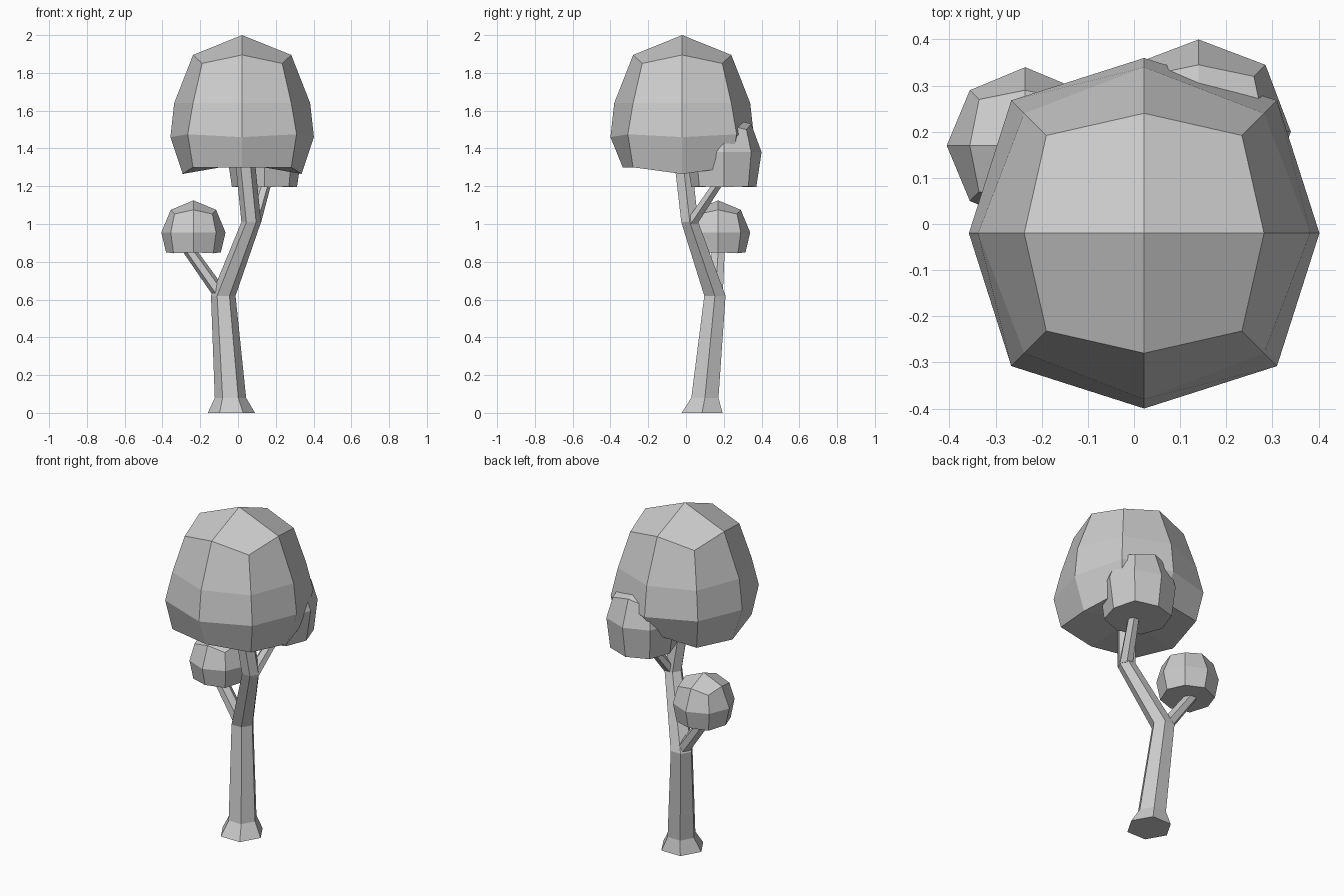
import bpy
import math

cube = bpy.data.objects.get("Cube")
if cube:
    bpy.data.objects.remove(cube, do_unlink=True)

grey = bpy.data.materials.new("plain_grey")
grey.use_nodes = True
COLOUR = (0.6, 0.6, 0.6, 1)
grey.diffuse_color = COLOUR
grey.node_tree.nodes["Principled BSDF"].inputs["Base Color"].default_value = COLOUR


def make(name, verts, faces):
    mesh = bpy.data.meshes.new(name)
    mesh.from_pydata(verts, [], faces)
    mesh.materials.append(grey)
    ob = bpy.data.objects.new(name, mesh)
    bpy.context.collection.objects.link(ob)
    return ob


def limb(name, rings):
    """Six-sided tapering tube through (x, y, z, radius) rings."""
    verts = [(x + r * math.cos(k * math.pi / 3), y + r * math.sin(k * math.pi / 3), z)
             for x, y, z, r in rings for k in range(6)]
    faces = [(i * 6 + k, i * 6 + (k + 1) % 6, i * 6 + 6 + (k + 1) % 6, i * 6 + 6 + k)
             for i in range(len(rings) - 1) for k in range(6)]
    last = len(verts) - 6
    faces += [tuple(range(5, -1, -1)), tuple(range(last, last + 6))]
    return make(name, verts, faces)


def foliage(name, cx, cy, top, bottom, rings):
    """Rounded box: rings of (side radius, side z, corner offset, corner z)."""
    verts = [(cx, cy, top)]
    for side, side_z, corner, corner_z in rings:
        for k in range(8):
            a = k * math.pi / 4
            r, z = (corner * math.sqrt(2), corner_z) if k % 2 else (side, side_z)
            verts.append((cx + r * math.cos(a), cy + r * math.sin(a), z))
    verts.append((cx, cy, bottom))
    end, low = len(verts) - 1, len(verts) - 9
    faces = []
    # Four quads close each end
    for k in range(0, 8, 2):
        faces.append((0, 1 + (k - 1) % 8, 1 + k, 1 + (k + 1) % 8)[::1])
    faces = [(0, 1 + k, 2 + k, 1 + (k + 2) % 8) for k in range(0, 8, 2)]
    faces += [(end, low + (k + 2) % 8, low + k + 1, low + k) for k in range(0, 8, 2)]
    for i in range(len(rings) - 1):
        for k in range(8):
            a, b = 1 + i * 8 + k, 1 + i * 8 + (k + 1) % 8
            faces.append((a, a + 8, b + 8, b))
    return make(name, verts, faces)


# Trunk and its two branches
limb("trunk", [(-0.035, 0.085, 0, 0.125), (-0.04, 0.1, 0.08, 0.083),
               (-0.078, 0.153, 0.62, 0.065), (0.07, 0.02, 1.01, 0.052),
               (0.035, -0.02, 1.36, 0.052)])
limb("lower_branch", [(-0.08, 0.155, 0.61, 0.045), (-0.25, 0.17, 0.85, 0.04),
                      (-0.27, 0.17, 0.88, 0.038)])
limb("upper_branch", [(0.08, 0.025, 1.0, 0.04), (0.14, 0.16, 1.2, 0.033),
                      (0.16, 0.2, 1.26, 0.03)])

# Main crown, with its lower rim raised at the front and back
crown = foliage("crown", 0.022, -0.02, 2.0, 1.32, [
    (0.26, 1.895, 0.212, 1.85), (0.36, 1.64, 0.26, 1.64),
    (0.38, 1.46, 0.288, 1.475), (0.315, 1.265, 0.26, 1.3)])
rim = crown.data.vertices
rim[27].co.y -= 0.03
rim[27].co.z = 1.32
rim[31].co.z = 1.3

# Smaller clumps
foliage("back_clump", 0.14, 0.2, 1.57, 1.2, [
    (0.145, 1.53, 0.12, 1.5), (0.2, 1.38, 0.145, 1.38),
    (0.172, 1.195, 0.13, 1.2)])
foliage("side_clump", -0.236, 0.17, 1.125, 0.85, [
    (0.12, 1.075, 0.1, 1.053), (0.17, 0.955, 0.12, 0.955),
    (0.145, 0.85, 0.105, 0.845)])
